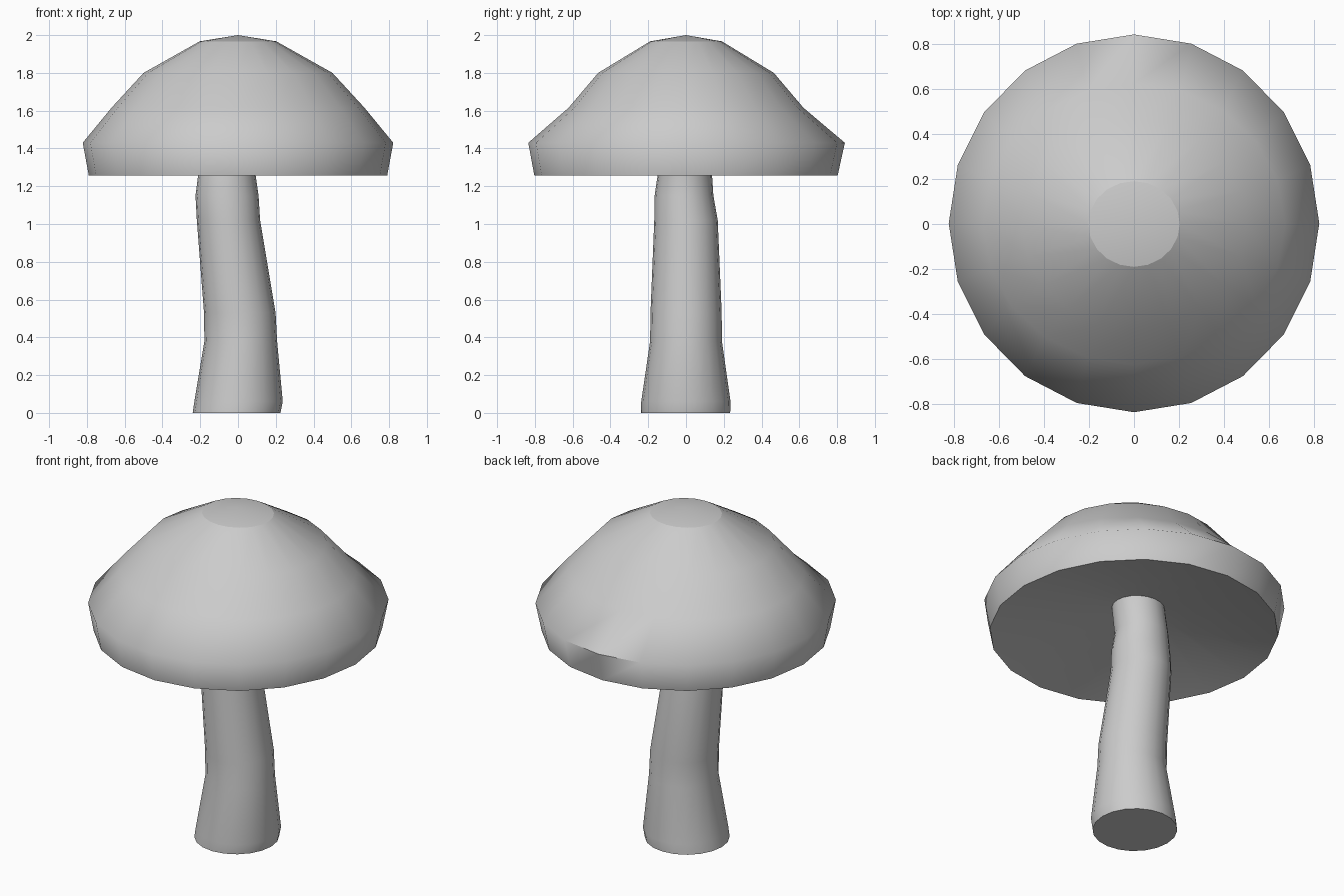
import bpy, bmesh
from math import cos, sin, tau

if "Cube" in bpy.data.objects:
    bpy.data.objects.remove(bpy.data.objects["Cube"])

SIDES = 20


def loft(name, rings, apex=None, angle=60, sharp_z=None):
    """Skin a stack of level ellipses (cx, cy, rx, ry, z); cap the ends."""
    bm = bmesh.new()
    loops = []
    for cx, cy, rx, ry, z in rings:
        loops.append([bm.verts.new((cx + rx * cos(tau * i / SIDES),
                                    cy + ry * sin(tau * i / SIDES), z))
                      for i in range(SIDES)])
    for a, b in zip(loops, loops[1:]):
        for i in range(SIDES):
            j = (i + 1) % SIDES
            bm.faces.new((a[i], a[j], b[j], b[i]))
    bm.faces.new(loops[0][::-1])
    if apex:
        tip = bm.verts.new(apex)
        for i in range(SIDES):
            bm.faces.new((loops[-1][i], loops[-1][(i + 1) % SIDES], tip))
    else:
        bm.faces.new(loops[-1])
    mesh = bpy.data.meshes.new(name)
    bm.to_mesh(mesh)
    bm.free()
    obj = bpy.data.objects.new(name, mesh)
    bpy.context.collection.objects.link(obj)
    bpy.context.view_layer.objects.active = obj
    obj.select_set(True)
    bpy.ops.object.shade_smooth_by_angle(angle=angle * tau / 360)
    obj.select_set(False)
    # crisp rim around the crown
    if sharp_z is not None:
        for e in mesh.edges:
            if all(abs(mesh.vertices[v].co.z - sharp_z) < 1e-4 for v in e.vertices):
                e.use_edge_sharp = True
    return obj


# Domed cap with a shallow hollow underside and a low crown
loft("cap", [(-0.03, 0, 0.15, 0.14, 1.415),
             (0, 0, 0.79, 0.803, 1.257),
             (0, 0.003, 0.822, 0.838, 1.43),
             (0, 0, 0.67, 0.622, 1.615),
             (0, 0, 0.50, 0.465, 1.80),
             (0, 0, 0.203, 0.19, 1.967)],
     apex=(0, 0, 2.0), sharp_z=1.967)

# Leaning, gently bent stem: (left x, right x, front y, back y, z)
stem = [(-0.24, 0.225, -0.237, 0.234, 0.0),
        (-0.231, 0.237, -0.237, 0.236, 0.06),
        (-0.178, 0.207, -0.19, 0.19, 0.38),
        (-0.18, 0.199, -0.188, 0.189, 0.53),
        (-0.218, 0.117, -0.168, 0.168, 1.02),
        (-0.225, 0.109, -0.166, 0.145, 1.15),
        (-0.211, 0.093, -0.15, 0.138, 1.26),
        (-0.18, 0.12, -0.14, 0.14, 1.42)]
loft("stem", [((l + r) / 2, (f + b) / 2, (r - l) / 2, (b - f) / 2, z)
              for l, r, f, b, z in stem])
